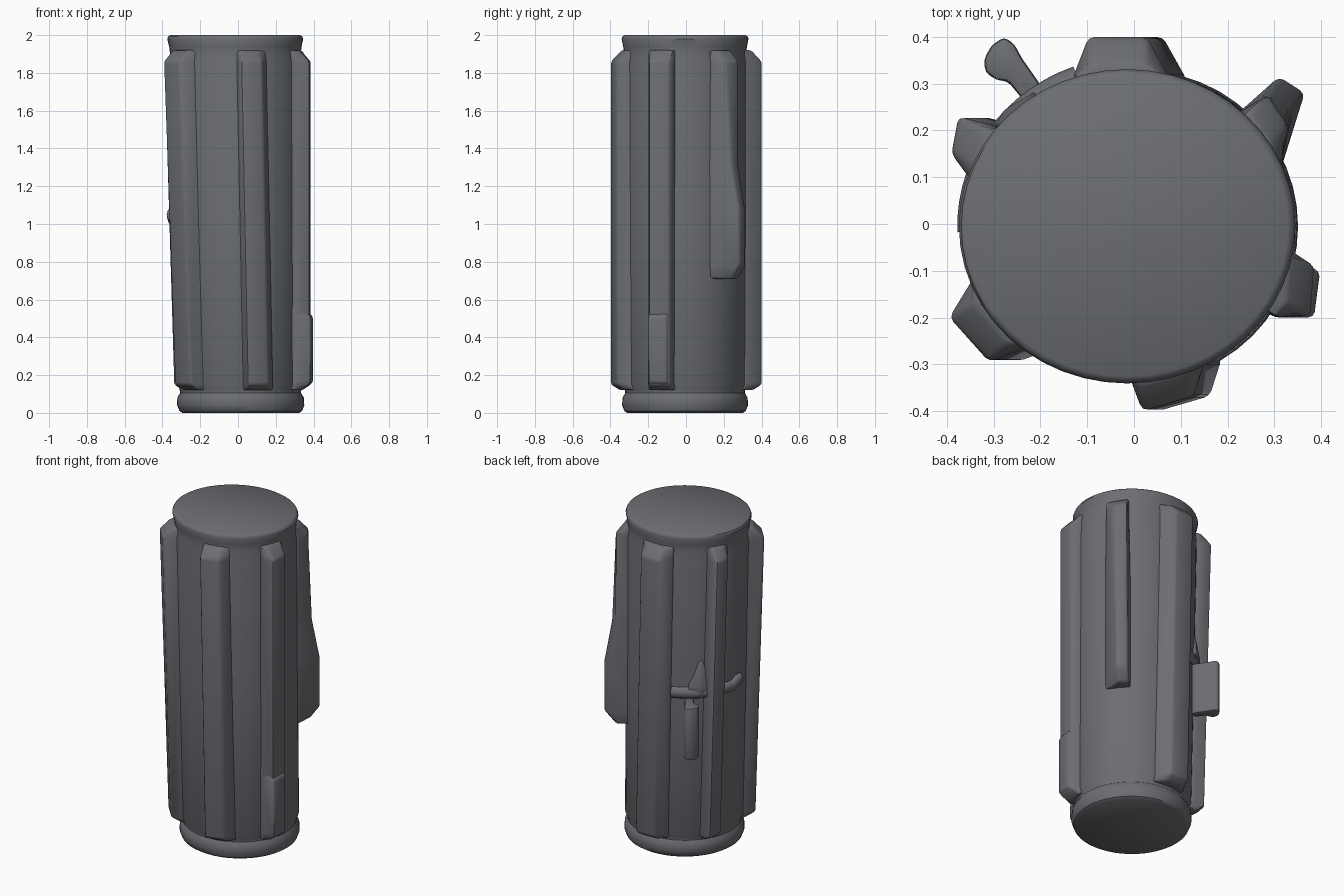
import bpy, bmesh, math

if "Cube" in bpy.data.objects:
    bpy.data.objects.remove(bpy.data.objects["Cube"])

grey = bpy.data.materials.new("dark grey")
grey.diffuse_color = (0.15, 0.156, 0.17, 1)
grey.use_nodes = True
grey.node_tree.nodes["Principled BSDF"].inputs["Base Color"].default_value = grey.diffuse_color


def loft(name, rings, bevel=0.0, angle=35):
    """Skin a stack of equal-length rings of 3D points and cap the ends."""
    bm = bmesh.new()
    vs = [[bm.verts.new(p) for p in ring] for ring in rings]
    n = len(rings[0])
    for a, b in zip(vs, vs[1:]):
        for i in range(n):
            j = (i + 1) % n
            bm.faces.new((a[i], a[j], b[j], b[i]))
    bm.faces.new(vs[0][::-1])
    bm.faces.new(vs[-1])
    bmesh.ops.recalc_face_normals(bm, faces=bm.faces)
    me = bpy.data.meshes.new(name)
    bm.to_mesh(me)
    bm.free()
    me.materials.append(grey)
    ob = bpy.data.objects.new(name, me)
    bpy.context.collection.objects.link(ob)
    bpy.ops.object.select_all(action='DESELECT')
    ob.select_set(True)
    bpy.context.view_layer.objects.active = ob
    if bevel:
        m = ob.modifiers.new("soft edges", 'BEVEL')
        m.width, m.segments, m.limit_method = bevel, 2, 'ANGLE'
        m.angle_limit = math.radians(25)
        bpy.ops.object.modifier_apply(modifier=m.name)
    bpy.ops.object.shade_smooth_by_angle(angle=math.radians(angle))
    return ob


def axis(z):
    """Leaning centre line and half widths of the body at height z."""
    t = z / 2
    return 0.015 - 0.03 * t, -0.005, 0.336 + 0.024 * t, 0.333 + 0.003 * t


def around(z, deg, k=1.0, extra=0.0):
    cx, cy, rx, ry = axis(z)
    a = math.radians(deg)
    return (cx + (rx * k + extra) * math.cos(a), cy + (ry * k + extra) * math.sin(a), z)


# Cylinder body with a rim at each end
profile = [(0, 0.92), (0.01, 0.965), (0.04, 1), (0.08, 0.995), (0.105, 0.95), (0.125, 0.955),
           (0.15, 0.99), (1.0, 0.99), (1.86, 0.985), (1.90, 0.965), (1.94, 0.975),
           (1.98, 1), (1.993, 0.985), (2.0, 0.955)]
loft("cylinder_body", [[around(z, i * 7.5, k) for i in range(48)] for z, k in profile])


# Long ribs: four outline points (base, crest, crest, base), lean in x from bottom to top
def rib(name, pts, low, high, z0=0.12, z1=1.92, levels=None):
    levels = levels or [(z0 + 0.03, pts), (z1 - 0.06, pts)]

    def ring(z, p, pull):
        dx = low + (high - low) * z / 2
        q = []
        for i, (x, y) in enumerate(p):
            f = pull if i in (1, 2) else 1
            q.append((x * f + dx, y * f, z))
        core = [(p[i][0] * 0.8 + dx, p[i][1] * 0.8, z) for i in (3, 0)]
        return q + core

    rings = [ring(z0, levels[0][1], 0.88)]
    rings += [ring(z, p, 1) for z, p in levels]
    rings.append(ring(z1, levels[-1][1], 0.86))
    return loft(name, rings, 0.012)


rib("front_rib", [(0.0, -0.32), (0.03, -0.40), (0.14, -0.368), (0.165, -0.29)], 0.025, -0.015)
rib("right_rib", [(0.335, -0.06), (0.38, -0.09), (0.372, -0.195), (0.30, -0.20)], 0.005, 0.005)
rib("back_rib", [(-0.12, 0.31), (-0.085, 0.40), (0.04, 0.40), (0.09, 0.31)], 0.025, -0.015)
rib("left_back_rib", [(-0.30, 0.21), (-0.38, 0.23), (-0.395, 0.15), (-0.35, 0.09)], 0.06, 0.0)
rib("left_front_rib", [(-0.345, -0.11), (-0.40, -0.20), (-0.315, -0.295), (-0.22, -0.26)], 0.07, 0.0)

# Thickened foot of the right rib
rib("right_rib_foot", [(0.335, -0.075), (0.398, -0.10), (0.385, -0.20), (0.30, -0.20)],
    0.0, 0.0, 0.13, 0.57)

# Short rib that swells into a fin at its lower end
slim = [(0.23, 0.23), (0.285, 0.278), (0.33, 0.21), (0.315, 0.13)]
fin = [(0.22, 0.235), (0.285, 0.308), (0.362, 0.25), (0.315, 0.12)]
crest = [(0.22, 0.235), (0.31, 0.315), (0.365, 0.28), (0.315, 0.12)]
rib("right_back_fin", slim, 0, 0, 0.71, 1.92,
    [(0.78, crest), (1.08, crest), (1.32, fin[:1] + slim[1:2] + [(0.34, 0.24)] + fin[3:]), (1.86, slim)])

# Clip lever standing out on the left back side
lever = [(-0.19, 0.27), (-0.205, 0.305), (-0.24, 0.355), (-0.256, 0.385), (-0.278, 0.40),
         (-0.305, 0.382), (-0.321, 0.352), (-0.318, 0.325), (-0.295, 0.308), (-0.27, 0.305),
         (-0.245, 0.275), (-0.23, 0.25)]
loft("clip_lever", [[(x, y, z) for x, y in lever] for z in (0.68, 1.0)], 0.01)

# Curved band that carries the lever
band = []
for i in range(15):
    d = 110 + 72 * i / 14
    lift = 0.02 if i > 12 else 0
    ring = []
    for k in range(8):
        a = k * math.tau / 8
        x, y, _ = around(1.04, d, 1, 0.005 + 0.024 * math.cos(a))
        ring.append((x, y, 1.03 + lift + 0.035 * math.sin(a)))
    band.append(ring)
loft("clip_band", band, angle=60)

# Small tapered mount above the band
mount = []
for z, w, out in ((1.02, 13, 0.03), (1.08, 11, 0.03), (1.14, 6, 0.016), (1.22, 2, 0.0)):
    mount.append([around(z, 137 - w, 0.9), around(z, 137 - w, 1, out * 0.6), around(z, 137, 1, out),
                  around(z, 137 + w, 1, out * 0.6), around(z, 137 + w, 0.9)])
loft("clip_mount", mount, 0.006, 60)
